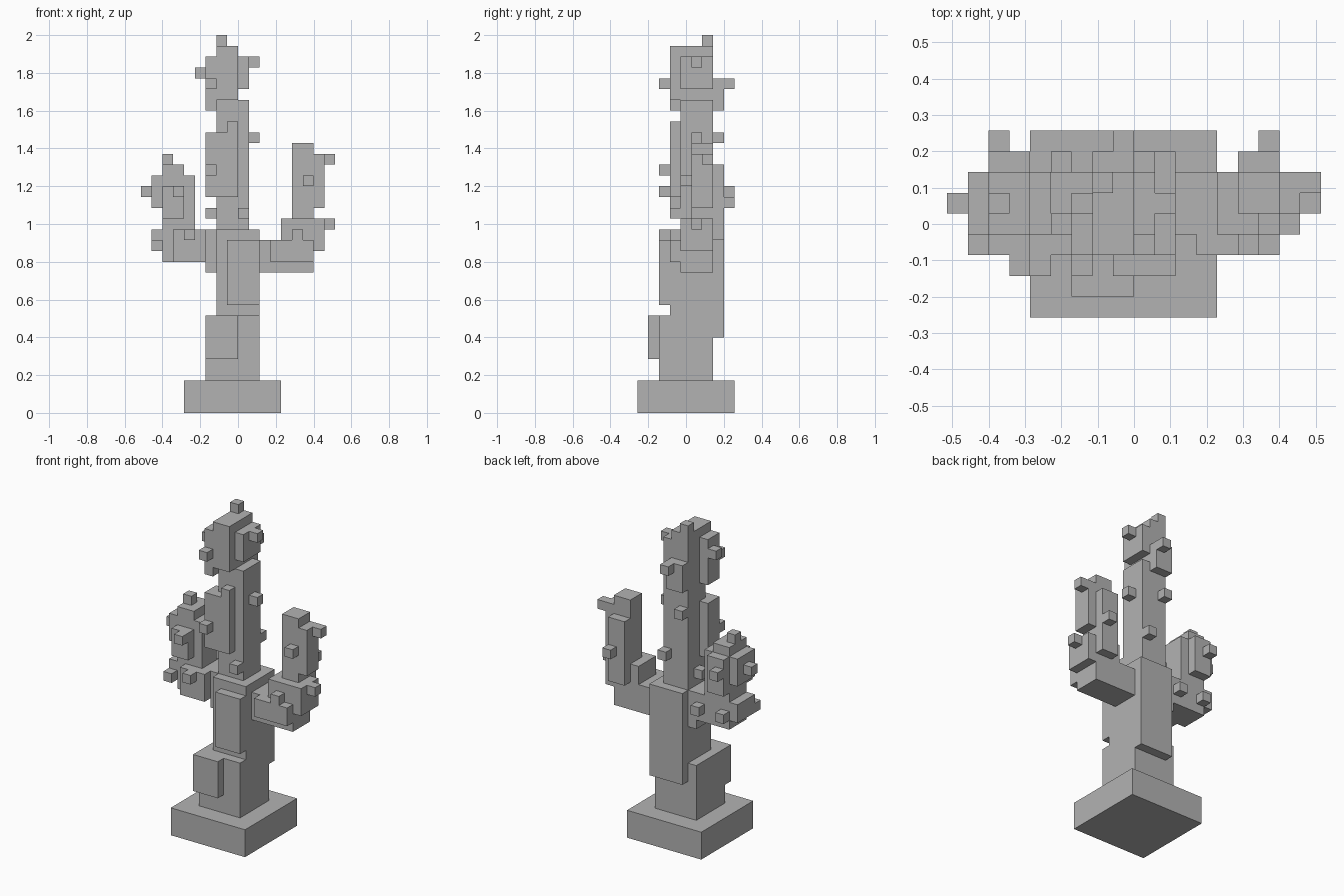
import bpy
import bmesh
from mathutils import Matrix, Vector

cube = bpy.data.objects.get("Cube")
if cube:
    bpy.data.objects.remove(cube, do_unlink=True)

UNIT = 2 / 35          # edge of one block
DEPTH = 9              # blocks from front to back

stone = bpy.data.materials.new("plain_grey")
stone.use_nodes = True
GREY = (0.45, 0.45, 0.45, 1)
stone.diffuse_color = GREY
stone.node_tree.nodes["Principled BSDF"].inputs["Base Color"].default_value = GREY


def add_block(bm, x, y, z):
    """Add a box spanning the given block ranges."""
    spans = (x, y, z)
    size = Vector([b - a for a, b in spans])
    centre = Vector([(a + b) / 2 for a, b in spans])
    centre.y -= DEPTH / 2
    matrix = Matrix.Translation(centre * UNIT) @ Matrix.Diagonal((*(size * UNIT), 1))
    bmesh.ops.create_cube(bm, size=1, matrix=matrix)


def finish(name, bm):
    mesh = bpy.data.meshes.new(name)
    bm.to_mesh(mesh)
    bm.free()
    mesh.materials.append(stone)
    bpy.context.collection.objects.link(bpy.data.objects.new(name, mesh))


def box(name, x, y, z):
    bm = bmesh.new()
    add_block(bm, x, y, z)
    finish(name, bm)


def spikes(name, *corners):
    """Single-block spikes, each given by its lowest corner."""
    bm = bmesh.new()
    for corner in corners:
        add_block(bm, *[(c, c + 1) for c in corner])
    finish(name, bm)


# Base and trunk
box("base_slab", x=(-5, 4), y=(0, 9), z=(0, 3))
box("lower_trunk", x=(-3, 2), y=(2, 7), z=(3, 9))
box("lower_trunk_front_rib", x=(-3, 0), y=(1, 2), z=(5, 9))
box("upper_trunk", x=(-2, 2), y=(3, 7), z=(9, 17))
box("upper_trunk_front_rib", x=(-1, 2), y=(2, 3), z=(10, 16))
box("upper_trunk_back_rib", x=(-2, 2), y=(7, 8), z=(7, 17))
box("right_shoulder", x=(-3, -2), y=(4, 7), z=(13, 17))

# Central column
box("column", x=(-2, 1), y=(4, 7), z=(17, 29))
box("column_front_rib", x=(-3, -1), y=(3, 4), z=(20, 26))
box("column_front_ridge", x=(-1, 0), y=(3, 4), z=(20, 27))
box("column_side_rib", x=(-3, -2), y=(4, 5), z=(20, 26))
spikes("column_spikes", (0, 3, 18), (-3, 5, 18), (-3, 2, 22),
       (1, 5, 25), (-2, 7, 25), (0, 7, 20))

# Head of the column
box("head", x=(-2, 0), y=(3, 7), z=(29, 34))
box("head_right_rib", x=(-3, -2), y=(3, 5), z=(28, 33))
box("head_left_rib", x=(0, 1), y=(4, 7), z=(30, 33))
box("head_back_rib", x=(-2, 0), y=(7, 8), z=(28, 31))
spikes("head_spikes", (-2, 6, 34), (-4, 4, 31), (-3, 2, 30),
       (1, 5, 32), (-1, 8, 30))

# Left arm
box("left_arm_branch", x=(2, 7), y=(4, 7), z=(13, 16))
box("left_arm_branch_front_rib", x=(3, 7), y=(3, 4), z=(14, 16))
box("left_arm_elbow", x=(4, 7), y=(4, 7), z=(16, 18))
box("left_arm_elbow_rib", x=(7, 8), y=(4, 7), z=(15, 18))
box("left_arm_upright", x=(5, 7), y=(5, 7), z=(18, 25))
box("left_arm_upright_side_rib", x=(7, 8), y=(5, 7), z=(19, 24))
box("left_arm_upright_back_rib", x=(5, 7), y=(7, 8), z=(16, 23))
spikes("left_arm_spikes", (5, 3, 16), (8, 5, 17), (8, 6, 23),
       (6, 4, 21), (6, 8, 19))

# Right arm
box("right_arm_branch", x=(-7, -3), y=(4, 7), z=(14, 17))
box("right_arm_branch_front_rib", x=(-6, -3), y=(3, 4), z=(14, 17))
box("right_arm_branch_side_rib", x=(-8, -7), y=(4, 7), z=(15, 17))
box("right_arm_upright", x=(-7, -4), y=(4, 7), z=(17, 22))
box("right_arm_upright_cap", x=(-7, -5), y=(4, 7), z=(22, 23))
box("right_arm_upright_front_rib", x=(-7, -5), y=(3, 4), z=(18, 21))
box("right_arm_upright_side_rib", x=(-8, -7), y=(4, 7), z=(19, 22))
box("right_arm_upright_back_rib", x=(-7, -5), y=(7, 8), z=(18, 22))
spikes("right_arm_spikes", (-5, 2, 16), (-8, 3, 15), (-7, 7, 15), (-4, 7, 15),
       (-6, 2, 20), (-9, 5, 20), (-7, 8, 20), (-7, 5, 23))
